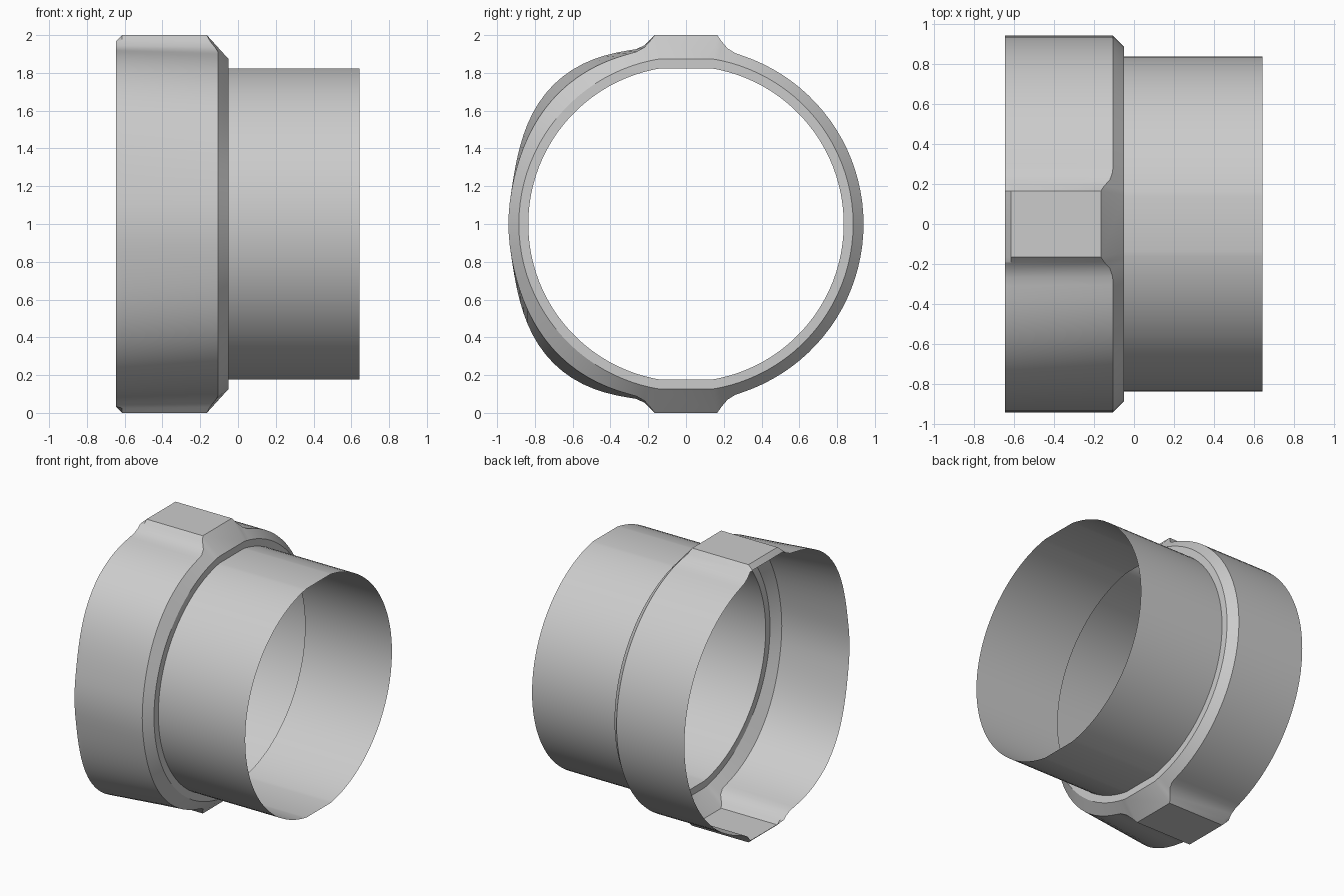
import bpy, bmesh, math

cube = bpy.data.objects.get("Cube")
if cube:
    bpy.data.objects.remove(cube, do_unlink=True)

R, LIP, BORE = 0.94, 0.885, 0.835      # collar, chamfer foot and tube radii
REAR, STEP, FRONT = -0.645, -0.05, 0.642
AXIS = 1.0

grey = bpy.data.materials.new("plain grey")
grey.use_nodes = True
colour = (0.6, 0.6, 0.6, 1)
grey.diffuse_color = colour
grey.node_tree.nodes["Principled BSDF"].inputs["Base Color"].default_value = colour


def loft(name, rings):
    """Skin closed rings of equal length into an open shell."""
    bm = bmesh.new()
    loops = [[bm.verts.new(p) for p in ring] for ring in rings]
    n = len(loops[0])
    for a, b in zip(loops, loops[1:]):
        for i in range(n):
            j = (i + 1) % n
            bm.faces.new((a[i], a[j], b[j], b[i]))
    mesh = bpy.data.meshes.new(name)
    bm.to_mesh(mesh)
    bm.free()
    mesh.materials.append(grey)
    ob = bpy.data.objects.new(name, mesh)
    bpy.context.collection.objects.link(ob)
    bpy.ops.object.select_all(action='DESELECT')
    ob.select_set(True)
    bpy.context.view_layer.objects.active = ob
    bpy.ops.object.shade_smooth_by_angle(angle=math.radians(28))
    return ob


# Collar section: a round with a filleted flat pad at top and bottom
pad = [(0.165, 1.0), (0.19, 0.965), (0.22, 0.93), (0.26, 0.905)]
start, steps = math.acos(0.3 / R), 40
arc = [(R * math.cos(t), R * math.sin(t))
       for t in (start - 2 * start * i / steps for i in range(steps + 1))]
half = pad + arc + [(y, -z) for y, z in reversed(pad)]
section = half + [(-y, -z) for y, z in half]


def swell(y, z):
    """Extra radius on the two front corners of the collar."""
    a = math.degrees(math.atan2(abs(z), -y))
    if not 8 < a < 88 or abs(z) > 0.99:
        return 0
    return 0.078 * math.sin(math.pi * (a - 8) / 80) ** 2


def collar_ring(x, weight, limit=1.0):
    ring = []
    for y, z in section:
        k = 1 + weight * swell(y, z) / math.hypot(y, z)
        zz = max(-limit, min(limit, z * k))
        ring.append((x, y * k, AXIS + zz))
    return ring


def round_ring(x, r):
    return [(x, r * y / math.hypot(y, z), AXIS + r * z / math.hypot(y, z))
            for y, z in section]


# Front edge of the collar follows the chamfer cone across the pads
edge = [(max(-0.165, STEP - (math.hypot(y, z) - LIP)), py, pz)
        for (y, z), (_, py, pz) in zip(section, collar_ring(0, 0.35))]

loft("collar", [collar_ring(REAR, 1, 0.968), collar_ring(REAR + 0.032, 0.96),
                edge, round_ring(STEP, LIP), round_ring(STEP, BORE)])

# Thin open tube
loft("tube", [round_ring(STEP, BORE), round_ring(FRONT, BORE)])
